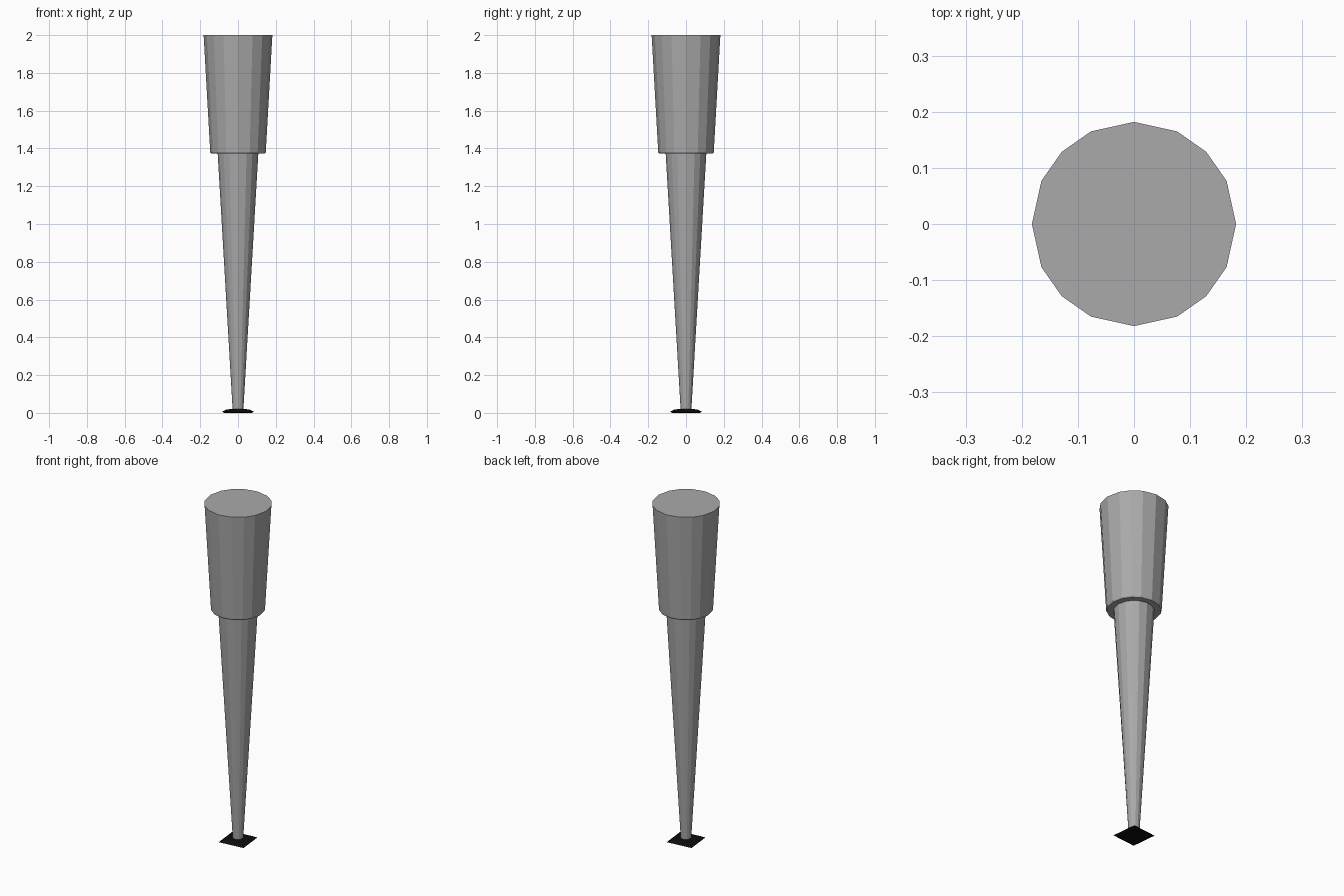
import bpy, bmesh, math

if "Cube" in bpy.data.objects:
    bpy.data.objects.remove(bpy.data.objects["Cube"])

def material(name, rgb):
    m = bpy.data.materials.new(name)
    m.diffuse_color = (*rgb, 1)
    m.use_nodes = True
    m.node_tree.nodes["Principled BSDF"].inputs["Base Color"].default_value = m.diffuse_color
    return m

grey = material("grey metal", (0.40, 0.40, 0.40))
black = material("black rubber", (0.004, 0.004, 0.004))

# slightly uneven 16-sided round section, and a turned square section
ROUND = [(math.radians(q * 90 + a), 1) for q in range(4) for a in (0, 25, 45, 65)]
SQUARE = [(math.radians(q * 90 + 51), 1) for q in range(4)]

def loft(name, section, rings, mat):
    """Closed solid from a section scaled to each (radius, height)."""
    bm = bmesh.new()
    loops = [[bm.verts.new((r * k * math.cos(a), r * k * math.sin(a), z))
              for a, k in section] for r, z in rings]
    n = len(section)
    for lo, hi in zip(loops, loops[1:]):
        for i in range(n):
            j = (i + 1) % n
            bm.faces.new((lo[i], lo[j], hi[j], hi[i]))
    bm.faces.new(loops[0][::-1])
    bm.faces.new(loops[-1])
    mesh = bpy.data.meshes.new(name)
    bm.to_mesh(mesh)
    bm.free()
    mesh.materials.append(mat)
    ob = bpy.data.objects.new(name, mesh)
    bpy.context.collection.objects.link(ob)
    return ob

# thick upper sleeve
loft("upper_sleeve", ROUND, [(0.143, 1.373), (0.147, 1.38), (0.182, 2.0)], grey)
# slim tapered shaft
loft("lower_shaft", ROUND, [(0.028, 0.01), (0.108, 1.38)], grey)
# thin domed square foot
loft("foot_pad", SQUARE, [(0.092, 0.0), (0.108, 0.006), (0.085, 0.016), (0.05, 0.021)], black)
